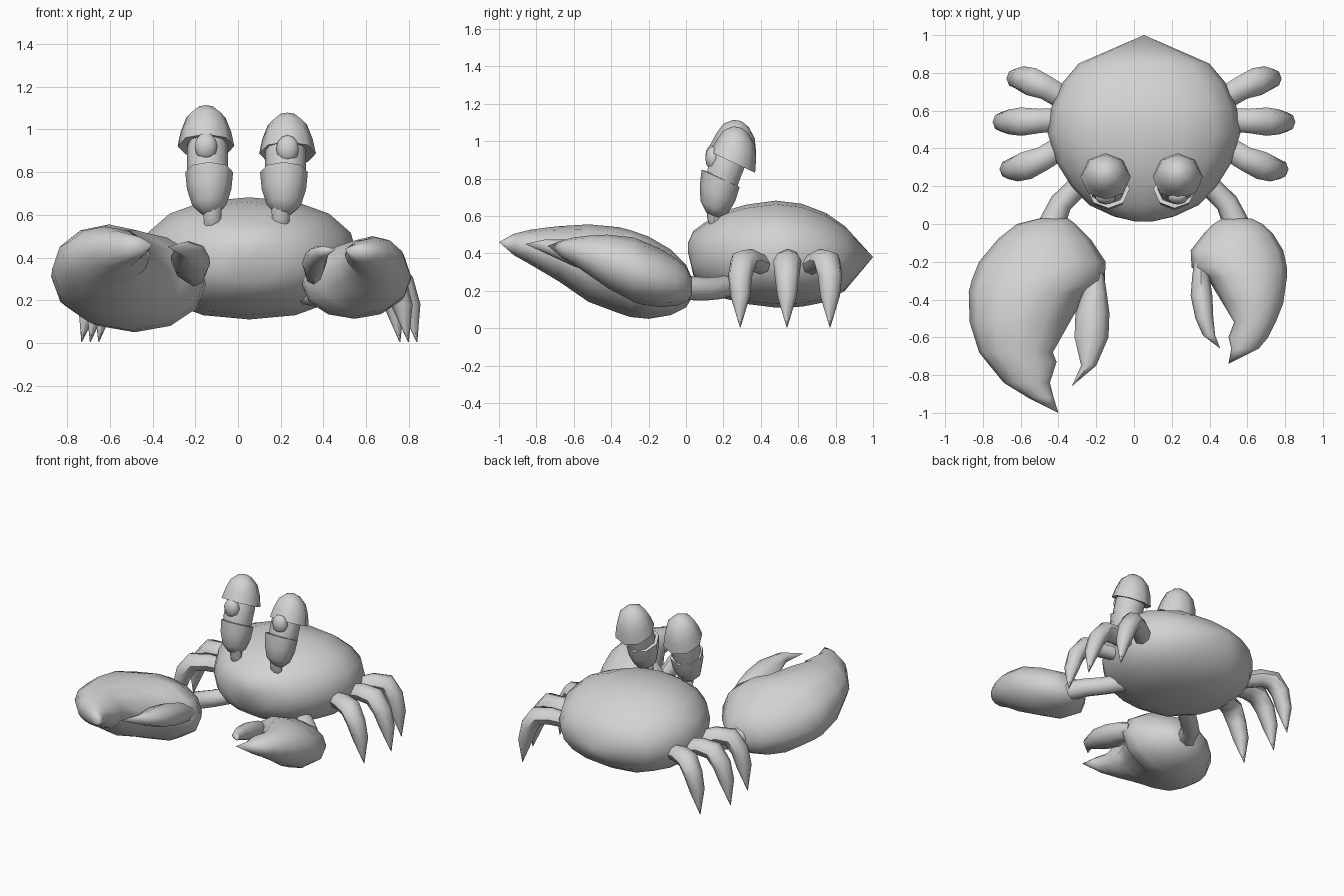
import bpy, bmesh, math
from mathutils import Vector

if "Cube" in bpy.data.objects:
    bpy.data.objects.remove(bpy.data.objects["Cube"])

shell = bpy.data.materials.new("shell_grey")
shell.diffuse_color = (0.65, 0.65, 0.65, 1)
shell.use_nodes = True
shell.node_tree.nodes["Principled BSDF"].inputs["Base Color"].default_value = shell.diffuse_color
CX = 0.053  # middle of the body


def finish(name, bm, angle=50):
    bmesh.ops.remove_doubles(bm, verts=bm.verts, dist=0.0015)
    bmesh.ops.recalc_face_normals(bm, faces=bm.faces)
    me = bpy.data.meshes.new(name)
    bm.to_mesh(me)
    bm.free()
    me.materials.append(shell)
    ob = bpy.data.objects.new(name, me)
    bpy.context.collection.objects.link(ob)
    bpy.ops.object.select_all(action='DESELECT')
    ob.select_set(True)
    bpy.context.view_layer.objects.active = ob
    bpy.ops.object.shade_smooth_by_angle(angle=math.radians(angle))
    return ob


def skin(name, rings, n=10, power=1.0, angle=50):
    """Skin a list of (centre, half axis u, half axis v) rings, capped at both ends."""
    def sp(c):
        return math.copysign(abs(c) ** power, c)
    bm = bmesh.new()
    loops = []
    for c, u, v in rings:
        loop = []
        for i in range(n):
            a = 2 * math.pi * i / n
            loop.append(bm.verts.new(c + u * sp(math.cos(a)) + v * sp(math.sin(a))))
        loops.append(loop)
    for p, q in zip(loops, loops[1:]):
        for i in range(n):
            j = (i + 1) % n
            bm.faces.new((p[i], p[j], q[j], q[i]))
    bm.faces.new(loops[0])
    bm.faces.new(loops[-1])
    return finish(name, bm, angle)


def slices(name, rows, n=10, power=1.0):
    """Rows of (y, x min, x max, z min, z max)."""
    skin(name, [(Vector(((a + b) / 2, y, (c + d) / 2)),
                 Vector(((b - a) / 2, 0, 0)), Vector((0, 0, (d - c) / 2)))
                for y, a, b, c, d in rows], n, power)


def tube(name, pts, radii, n=8):
    """Tube along a path, radii given as (horizontal, other)."""
    pts = [Vector(p) for p in pts]
    rings = []
    for i, p in enumerate(pts):
        d = (pts[min(i + 1, len(pts) - 1)] - pts[max(i - 1, 0)]).normalized()
        u = d.cross(Vector((0, 0, 1))).normalized()
        rings.append((p, u * radii[i][0], u.cross(d) * radii[i][1]))
    skin(name, rings, n)


# Body shell, pointed at the back
body = [(0.012, .04, .40, .46), (0.04, .16, .28, .52), (0.10, .29, .22, .565),
        (0.20, .385, .16, .625), (0.32, .46, .13, .66), (0.48, .51, .11, .682),
        (0.62, .49, .115, .665), (0.75, .43, .14, .615), (0.85, .345, .20, .545),
        (1.0, 0, .38, .38)]
slices("body", [(y, CX - w, CX + w, a, b) for y, w, a, b in body], 16, 0.9)

# Large claw
slices("large_claw", [
    (0.03, -.50, -.35, .16, .27), (0.0, -.62, -.31, .11, .34), (-.08, -.72, -.23, .07, .42),
    (-.20, -.82, -.15, .05, .49), (-.30, -.86, -.155, .06, .525), (-.36, -.875, -.25, .08, .54),
    (-.52, -.87, -.34, .14, .555), (-.68, -.82, -.43, .25, .545), (-.73, -.78, -.41, .28, .54),
    (-.84, -.69, -.445, .345, .525), (-.92, -.56, -.425, .39, .505), (-1.0, -.4, -.4, .46, .46)], 12)
slices("large_claw_thumb", [
    (-.26, -.25, -.16, .26, .36), (-.36, -.27, -.145, .27, .42), (-.47, -.31, -.13, .29, .455),
    (-.60, -.315, -.135, .33, .475), (-.75, -.28, -.20, .40, .475), (-.86, -.33, -.33, .45, .45)], 8)

# Small claw
slices("small_claw", [
    (0.03, .47, .62, .17, .27), (0.0, .42, .68, .14, .33), (-.05, .37, .735, .12, .37),
    (-.14, .30, .79, .113, .425), (-.23, .305, .81, .125, .465), (-.28, .385, .81, .14, .485),
    (-.42, .47, .79, .215, .50), (-.52, .53, .75, .285, .495), (-.60, .50, .71, .34, .485),
    (-.66, .515, .66, .375, .47), (-.74, .50, .50, .44, .44)], 12)
slices("small_claw_thumb", [
    (-.19, .32, .39, .26, .36), (-.28, .308, .40, .28, .41), (-.38, .30, .415, .31, .44),
    (-.50, .325, .42, .36, .455), (-.59, .365, .43, .40, .455), (-.66, .457, .457, .44, .44)], 8)

# Arms joining claws to body
for name, side, x_off in (("left_arm", -1, 0.0), ("right_arm", 1, 0.0)):
    tube(name, [(CX + side * .26, .27, .24), (CX + side * .37, .18, .215),
                (CX + side * .44, .11, .21), (CX + side * .488, 0, .215)],
         [(.06, .06), (.058, .06), (.06, .062), (.07, .065)])

# Three bent legs per side: root y, foot y, reach
legs = (("front", .43, .29, .745), ("middle", .555, .54, .785), ("back", .65, .77, .705))
leg_path = [(.40, .33), (.55, .365), (.65, .36), (.715, .28), (.755, .17), (.785, .005)]
leg_radii = [(.06, .05), (.064, .06), (.075, .062), (.066, .058), (.052, .048), (.002, .002)]
for side, label in ((-1, "left"), (1, "right")):
    for part, y0, y1, reach in legs:
        pts = []
        for s, z in leg_path:
            t = min(1, (s - .40) / .315)
            pts.append((CX + side * (.40 + (s - .40) * (reach - .40) / .385),
                        y0 + (y1 - y0) * t + (y1 - y0) * .12 * math.sin(t * math.pi), z))
        tube(f"{label}_{part}_leg", pts, leg_radii)

# Eyes: stalk, lower lid cup, eyeball, upper lid cap and pupil
AXIS = Vector((0, .42, .9)).normalized()
U = Vector((1, 0, 0))
V = AXIS.cross(U)


def lathe(name, x, rows, n=8, angle=50):
    """Rows of (y, z, radius), rings all square to the eye axis."""
    skin(name, [(Vector((x, y, z)), U * r, V * r) for y, z, r in rows], n, 1.0, angle)


for label, x, cap_x, dz in (("left", -.135, -.15, 0), ("right", .215, .232, -.035)):
    stalk_x = x + (.015 if x < 0 else -.015)
    lathe(f"{label}_eye_stalk", stalk_x,
          [(.17, .50, .036), (.15, .57, .04), (.145, .66, .045)])
    lathe(f"{label}_lower_lid", x,
          [(.14, .605, .035), (.15, .645, .08), (.168, .72, .104),
           (.185, .80, .112), (.187, .803, .09), (.18, .77, .08)])
    lathe(f"{label}_eyeball", (x + cap_x) / 2,
          [(.17, .70, .085), (.20, .82, .096), (.235, .91, .096), (.265, .99, .08)], 10)
    lathe(f"{label}_upper_lid", cap_x,
          [(.25, .93 + dz, .09), (.249, .922 + dz, .133), (.268, .99 + dz, .118),
           (.284, 1.055 + dz, .092), (.294, 1.095 + dz, .045), (.296, 1.105 + dz, .01)])
    bm = bmesh.new()
    bmesh.ops.create_uvsphere(bm, u_segments=10, v_segments=6, radius=1)
    bmesh.ops.scale(bm, verts=bm.verts, vec=(.056, .042, .065))
    bmesh.ops.translate(bm, verts=bm.verts, vec=(cap_x, .145, .92 + dz / 3))
    finish(f"{label}_pupil", bm)
